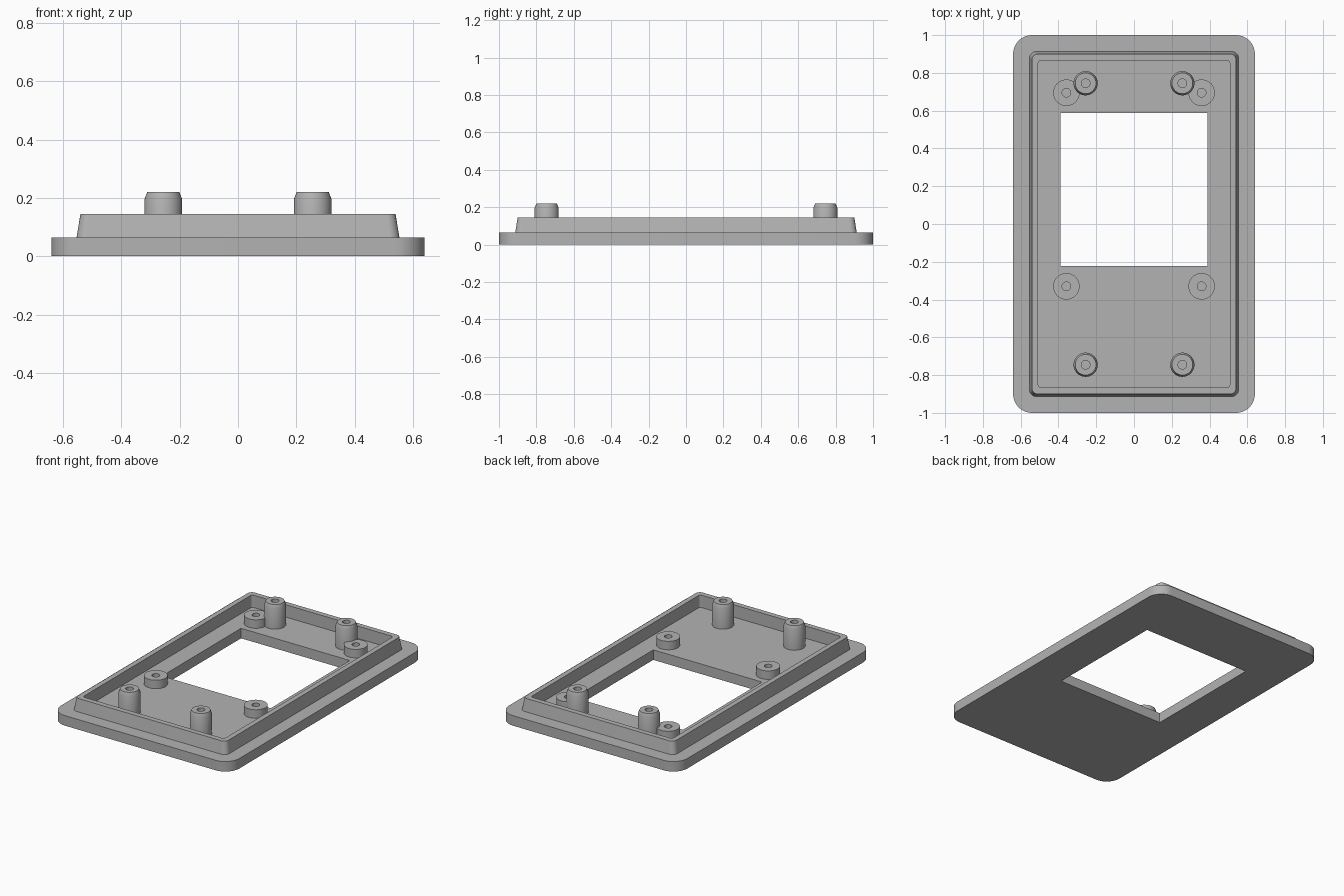
import bpy, bmesh
from math import sin, cos, pi, radians

cube = bpy.data.objects.get("Cube")
if cube:
    bpy.data.objects.remove(cube, do_unlink=True)

grey = bpy.data.materials.new("plain grey")
grey.use_nodes = True
colour = (0.45, 0.45, 0.45, 1)
grey.diffuse_color = colour
grey.node_tree.nodes["Principled BSDF"].inputs["Base Color"].default_value = colour

STEPS = 10      # segments per corner
FLOOR = 0.065   # top of the base plate


def ring(bm, hx, hy, r, z, cy=0.0):
    """Loop of verts around a rounded rectangle; a circle when hx = hy = r."""
    verts = []
    for q, (sx, sy) in enumerate([(1, 1), (-1, 1), (-1, -1), (1, -1)]):
        for i in range(STEPS + 1):
            a = (q + i / STEPS) * pi / 2
            verts.append(bm.verts.new((sx * (hx - r) + r * cos(a),
                                       cy + sy * (hy - r) + r * sin(a), z)))
    return verts


def loft(name, sections, location=(0, 0, 0), closed=False):
    """Skin a row of rings; closed joins last to first, otherwise cap the ends."""
    bm = bmesh.new()
    rings = [ring(bm, *s) for s in sections]
    pairs = list(zip(rings, rings[1:]))
    if closed:
        pairs.append((rings[-1], rings[0]))
    else:
        bm.faces.new(rings[0])
        bm.faces.new(rings[-1])
    for a, b in pairs:
        for i in range(len(a)):
            j = (i + 1) % len(a)
            bm.faces.new((a[i], a[j], b[j], b[i]))
    bmesh.ops.remove_doubles(bm, verts=bm.verts, dist=1e-5)
    bmesh.ops.recalc_face_normals(bm, faces=bm.faces)
    mesh = bpy.data.meshes.new(name)
    bm.to_mesh(mesh)
    bm.free()
    mesh.materials.append(grey)
    obj = bpy.data.objects.new(name, mesh)
    obj.location = location
    bpy.context.collection.objects.link(obj)
    bpy.ops.object.select_all(action="DESELECT")
    obj.select_set(True)
    bpy.context.view_layer.objects.active = obj
    bpy.ops.object.shade_smooth_by_angle(angle=radians(25))
    return obj


def turned(name, profile, x, y):
    """Round part from (radius, height) pairs."""
    return loft(name, [(r, r, r, z) for r, z in profile], (x, y, 0))


# Base plate with tapered raised rim and rectangular window
window = (0.39, 0.405, 0)
loft("bezel_frame", [
    (0.64, 1.0, 0.1, 0),
    (0.64, 1.0, 0.1, FLOOR),
    (0.553, 0.913, 0.035, FLOOR),
    (0.54, 0.9, 0.03, 0.145),
    (0.507, 0.866, 0.015, 0.145),
    (0.507, 0.866, 0.015, FLOOR),
    (*window, FLOOR, 0.183),
    (*window, 0, 0.183),
], closed=True)

# Tall chamfered posts and short bosses, each with a blind screw hole
BOTTOM = FLOOR - 0.005
HOLE = 0.023
for side, x in (("right", -1), ("left", 1)):
    for end, y in (("front", -0.745), ("back", 0.745)):
        turned(f"post_{end}_{side}",
               [(0.064, BOTTOM), (0.064, 0.197), (0.055, 0.22),
                (HOLE, 0.22), (HOLE, FLOOR + 0.005)], 0.256 * x, y)
    for end, y in (("front", -0.33), ("back", 0.695)):
        turned(f"boss_{end}_{side}",
               [(0.07, BOTTOM), (0.07, 0.12),
                (HOLE, 0.12), (HOLE, FLOOR + 0.005)], 0.358 * x, y)
